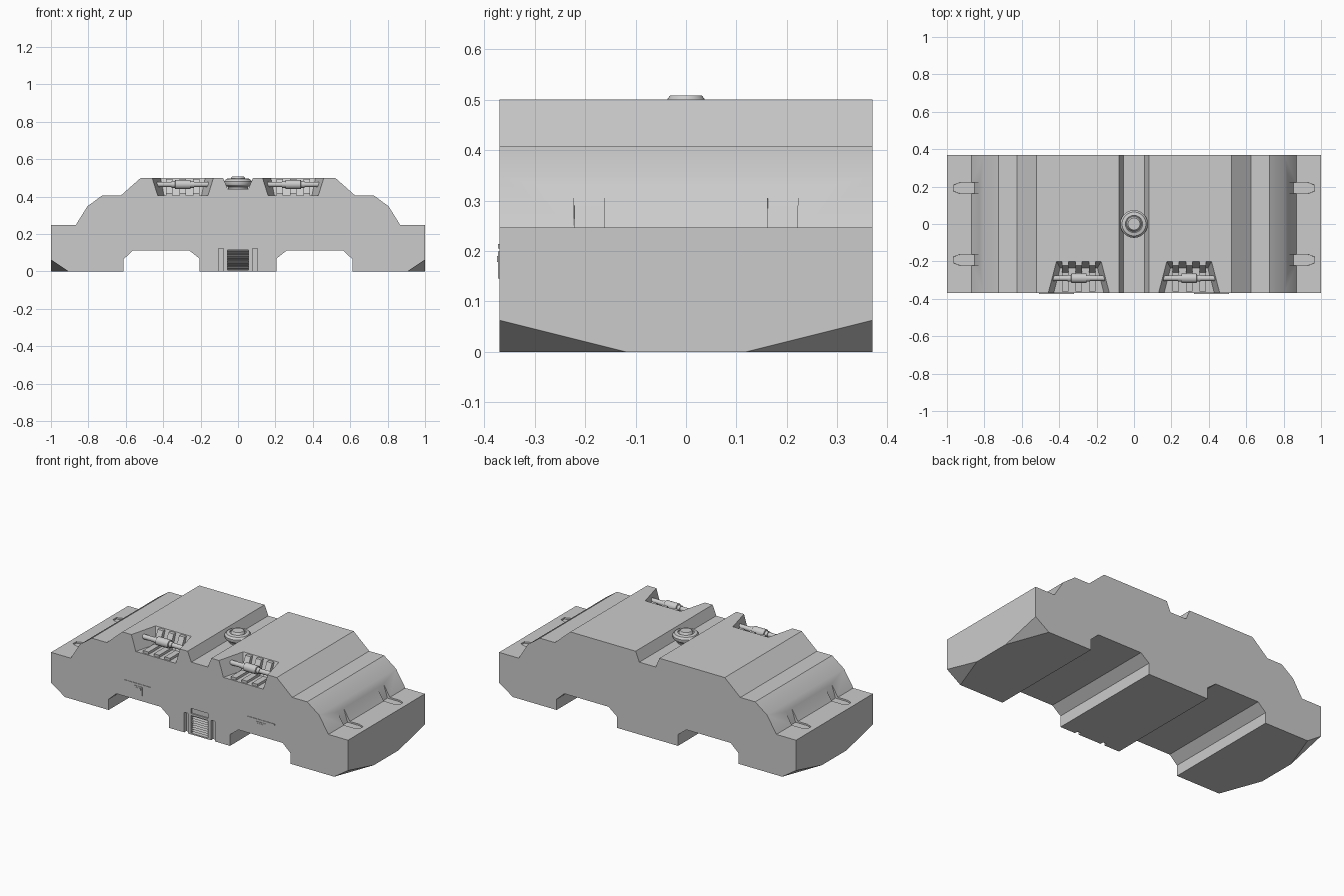
import bpy, bmesh, math
from mathutils import Vector, Matrix

if "Cube" in bpy.data.objects:
    bpy.data.objects.remove(bpy.data.objects["Cube"])

grey = bpy.data.materials.new("light_grey")
grey.diffuse_color = (0.6, 0.6, 0.6, 1)
grey.use_nodes = True
grey.node_tree.nodes["Principled BSDF"].inputs["Base Color"].default_value = grey.diffuse_color


def finish(name, bm, smooth=None):
    bmesh.ops.recalc_face_normals(bm, faces=bm.faces)
    me = bpy.data.meshes.new(name)
    bm.to_mesh(me)
    bm.free()
    me.materials.append(grey)
    ob = bpy.data.objects.new(name, me)
    bpy.context.collection.objects.link(ob)
    if smooth:
        shade(ob, smooth)
    return ob


def shade(ob, angle):
    bpy.ops.object.select_all(action='DESELECT')
    ob.select_set(True)
    bpy.context.view_layer.objects.active = ob
    bpy.ops.object.shade_smooth_by_angle(angle=math.radians(angle))


def prism(bm, profile, axis, a, b):
    """Extrude an (x,z) profile along y, or a (y,z) profile along x."""
    put = (lambda p, t: (t, p[0], p[1])) if axis == 'x' else (lambda p, t: (p[0], t, p[1]))
    lo = [bm.verts.new(put(p, a)) for p in profile]
    hi = [bm.verts.new(put(p, b)) for p in profile]
    bm.faces.new(lo)
    bm.faces.new(hi[::-1])
    n = len(profile)
    for i in range(n):
        j = (i + 1) % n
        bm.faces.new((lo[i], lo[j], hi[j], hi[i]))


def box(bm, x0, x1, y0, y1, z0, z1):
    prism(bm, [(x0, z0), (x1, z0), (x1, z1), (x0, z1)], 'y', y0, y1)


def loft(bm, bottom, top):
    lo = [bm.verts.new(p) for p in bottom]
    hi = [bm.verts.new(p) for p in top]
    bm.faces.new(lo)
    bm.faces.new(hi[::-1])
    for i in range(len(lo)):
        j = (i + 1) % len(lo)
        bm.faces.new((lo[i], lo[j], hi[j], hi[i]))


def lathe(bm, profile, n, matrix):
    """Revolve (radius, height) pairs into a closed solid."""
    rings = []
    for r, h in profile:
        rings.append([bm.verts.new(matrix @ Vector((r * math.cos(2 * math.pi * i / n),
                      r * math.sin(2 * math.pi * i / n), h))) for i in range(n)])
    for a, b in zip(rings, rings[1:]):
        for i in range(n):
            j = (i + 1) % n
            bm.faces.new((a[i], a[j], b[j], b[i]))
    bm.faces.new(rings[0][::-1])
    bm.faces.new(rings[-1])


# Main hull: one mirrored side profile, extruded across the width
half = [(0.055, 0.44), (0.08, 0.5), (0.52, 0.5), (0.625, 0.407), (0.725, 0.407),
        (0.805, 0.348), (0.868, 0.247), (1, 0.247), (1, 0), (0.612, 0), (0.612, 0.065),
        (0.56, 0.113), (0.262, 0.113), (0.205, 0.068), (0.205, 0)]
bm = bmesh.new()
prism(bm, half + [(-x, z) for x, z in reversed(half)], 'y', -0.37, 0.37)
bmesh.ops.recalc_face_normals(bm, faces=bm.faces)
# Bevelled lower corners
for sx in (-1, 1):
    for sy in (-1, 1):
        bmesh.ops.bisect_plane(bm, geom=bm.verts[:] + bm.edges[:] + bm.faces[:],
                               plane_co=(sx, sy * 0.12, 0),
                               plane_no=(sx / 0.093, sy / 0.25, -1 / 0.0625), clear_outer=True)
        bmesh.ops.holes_fill(bm, edges=bm.edges[:], sides=0)
hull = finish("hull", bm)

# Recesses cut out of the hull
bm = bmesh.new()
POCKETS = (-0.295, 0.295)
for c in POCKETS:
    def ring(wf, wb, yb, z):
        return [(c - wf, -0.40, z), (c + wf, -0.40, z), (c + wb, yb, z), (c - wb, yb, z)]
    loft(bm, ring(0.142, 0.1, -0.235, 0.405), ring(0.174, 0.121, -0.197, 0.508))
for sx in (-1, 1):
    # Vertical grooves beside the vent
    x = sorted((sx * 0.077, sx * 0.103))
    box(bm, x[0], x[1], -0.4, -0.35, -0.02, 0.122)
    # Shallow slots on the end steps
    for y in (-0.192, 0.192):
        def slot(w, wt, z, tip):
            pts = [(0.825 if z > 0.3 else 0.852, -wt), (0.93, -w), (tip, -w * 0.55),
                   (tip, w * 0.55), (0.93, w), (0.825 if z > 0.3 else 0.852, wt)]
            return [(sx * px, y + py, z) for px, py in pts]
        loft(bm, slot(0.029, 0.029, 0.238, 0.965), slot(0.033, 0.03, 0.316, 0.972))
box(bm, -0.057, 0.057, -0.4, -0.34, 0.008, 0.115)
box(bm, -0.057, 0.057, -0.4, -0.362, 0.127, 0.158)
cutter = finish("recess_cutter", bm)
cutter.hide_render = True
mod = hull.modifiers.new("recesses", 'BOOLEAN')
mod.operation = 'DIFFERENCE'
mod.solver = 'EXACT'
mod.object = cutter
bpy.context.view_layer.objects.active = hull
bpy.ops.object.modifier_apply(modifier=mod.name)
bpy.data.objects.remove(cutter)
shade(hull, 28)

for side, c in zip(("left", "right"), POCKETS):
    # Ribs lining the pocket floor and back
    bm = bmesh.new()
    for dx in (-0.072, 0, 0.072):
        prism(bm, [(-0.362, 0.4), (-0.362, 0.42), (-0.26, 0.42), (-0.222, 0.495),
                   (-0.19, 0.495), (-0.19, 0.4)], 'x', c + dx - 0.018, c + dx + 0.018)
    finish(side + "_pocket_ribs", bm)
    # Grab bar with collars and a centre sleeve
    bm = bmesh.new()
    m = Matrix.Translation((c, -0.29, 0.465)) @ Matrix.Rotation(math.pi / 2, 4, 'Y')
    prof = [(0.014, 0.152), (0.014, 0.06), (0.018, 0.06), (0.018, 0.042),
            (0.025, 0.04), (0.025, 0.0)]
    lathe(bm, [(r, -h) for r, h in prof[:-1]] + [(r, h) for r, h in reversed(prof[:-1])], 20, m)
    finish(side + "_grab_bar", bm, 30)
    # Raised bracket plate on the front
    bm = bmesh.new()
    s = -1 if c < 0 else 1
    k = s * 0.415
    box(bm, k - 0.093, k + 0.093, -0.373, -0.368, 0.205, 0.214)
    box(bm, k - 0.03, k + 0.03, -0.373, -0.368, 0.145, 0.1985)
    box(bm, k - 0.022, k + 0.022, -0.3745, -0.372, 0.178, 0.19)
    finish(side + "_front_bracket", bm)

# Vent slats
bm = bmesh.new()
for i in range(8):
    z = 0.009 + i * 0.0131
    prism(bm, [(-0.339, z), (-0.366, z + 0.009), (-0.339, z + 0.011)], 'x', -0.0575, 0.0575)
finish("vent_slats", bm)

# Round turret cap in the centre channel
bm = bmesh.new()
lathe(bm, [(0.05, 0.435), (0.056, 0.452), (0.07, 0.462), (0.074, 0.472), (0.074, 0.482),
           (0.064, 0.494), (0.046, 0.498), (0.044, 0.492), (0.04, 0.492), (0.037, 0.501),
           (0.032, 0.508)], 28, Matrix.Identity(4))
finish("turret_cap", bm, 30)
